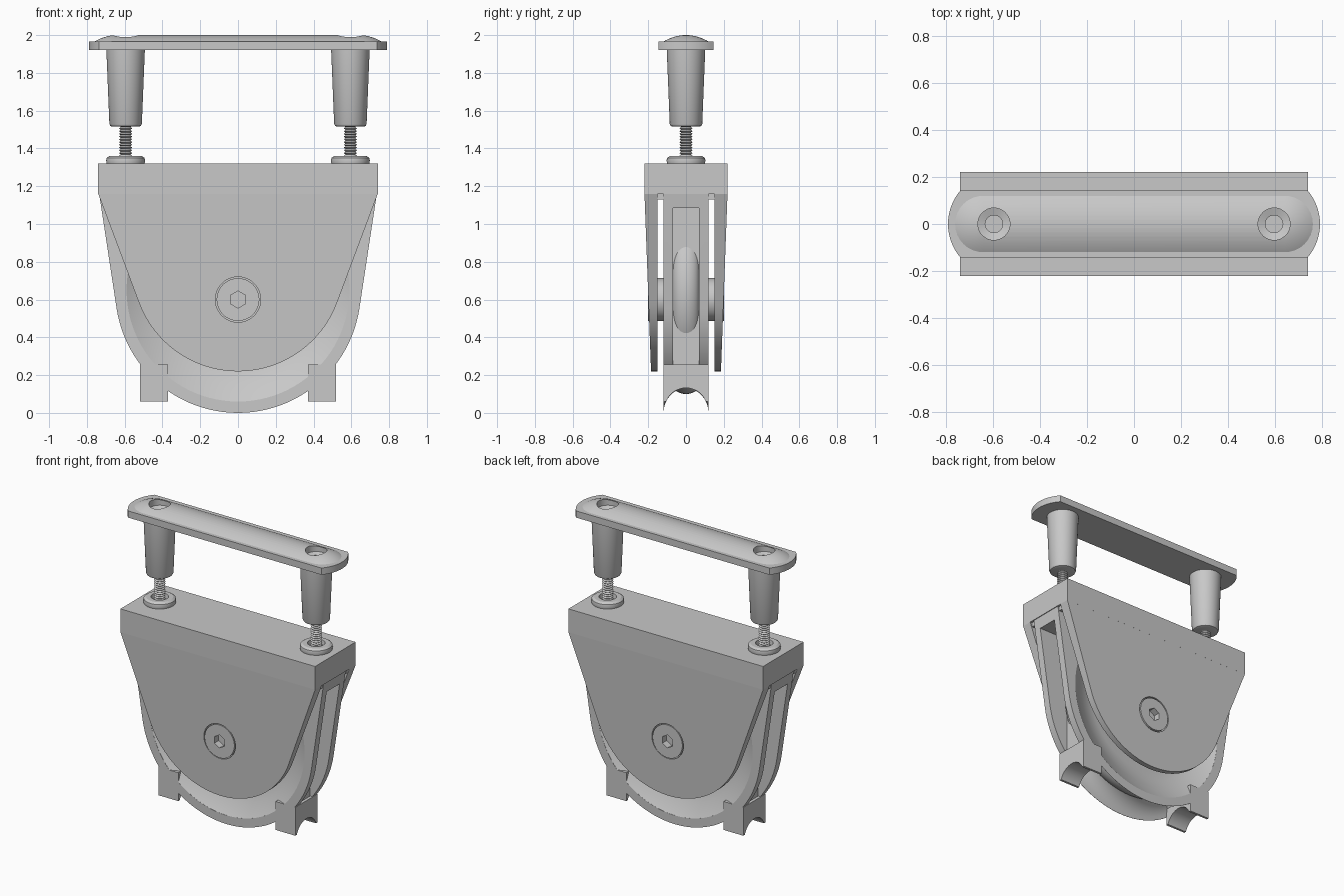
import bpy, bmesh, math
from mathutils import Vector

if "Cube" in bpy.data.objects:
    bpy.data.objects.remove(bpy.data.objects["Cube"], do_unlink=True)

GREY = (0.58, 0.58, 0.58, 1)
metal = bpy.data.materials.new("grey metal")
metal.use_nodes = True
metal.diffuse_color = GREY
metal.node_tree.nodes["Principled BSDF"].inputs["Base Color"].default_value = GREY


def finish(name, bm):
    bmesh.ops.remove_doubles(bm, verts=bm.verts, dist=1e-5)
    bmesh.ops.recalc_face_normals(bm, faces=bm.faces)
    mesh = bpy.data.meshes.new(name)
    bm.to_mesh(mesh)
    bm.free()
    mesh.materials.append(metal)
    ob = bpy.data.objects.new(name, mesh)
    bpy.context.collection.objects.link(ob)
    return ob


def loft(name, rings, close=False):
    """Skin a list of equally sized point rings; cap both ends unless closed."""
    bm = bmesh.new()
    rows = [[bm.verts.new(p) for p in ring] for ring in rings]
    n = len(rows[0])
    for a, b in zip(rows, rows[1:]):
        for i in range(n):
            j = (i + 1) % n
            bm.faces.new((a[i], a[j], b[j], b[i]))
    bm.faces.new(rows[0])
    bm.faces.new(rows[-1])
    return finish(name, bm)


def lathe(name, profile, x=0, z=0, axis="z", n=48):
    """Turn (radius, height) points around a z or y axis."""
    rings = []
    for r, h in profile:
        ring = []
        for i in range(n):
            a = math.pi / 2 + math.tau * i / n
            u, v = r * math.cos(a), r * math.sin(a)
            ring.append((x + u, v, z + h) if axis == "z" else (x + u, h, z + v))
        rings.append(ring)
    return loft(name, rings)


def prism(name, outline, y0, y1):
    """Extrude an (x, z) outline; y0 and y1 are functions of z."""
    return loft(name, [[(x, f(z), z) for x, z in outline] for f in (y0, y1)])


def box(name, x, y, z):
    return loft(name, [[(x[0], y[0], h), (x[1], y[0], h), (x[1], y[1], h), (x[0], y[1], h)]
                       for h in z])


def u_outline(half, top, cz, r, n=48):
    """Top corners joined by tangents to a round bottom."""
    d = Vector((half, top - cz))
    a = math.atan2(d.y, d.x) - math.acos(r / d.length)
    sweep = math.pi + 2 * a
    arc = [(r * math.cos(a - sweep * i / n), cz + r * math.sin(a - sweep * i / n))
           for i in range(n + 1)]
    return [(half, top)] + arc + [(-half, top)]


def cut(ob, *cutters):
    for c in cutters:
        m = ob.modifiers.new("cut", "BOOLEAN")
        m.operation, m.solver, m.object = "DIFFERENCE", "EXACT", c
        bpy.context.view_layer.objects.active = ob
        bpy.ops.object.modifier_apply(modifier=m.name)
        bpy.data.objects.remove(c, do_unlink=True)


AXLE_Z, WHEEL_Z, WHEEL_R = 0.6, 0.65, 0.65

# Housing block and the filler under it
box("housing_block", (-0.74, 0.74), (-0.22, 0.22), (1.16, 1.32))
box("housing_underside", (-0.725, 0.725), (-0.155, 0.155), (1.13, 1.17))

# Tapering cheek plates, each with an axle hole
for s, side in ((-1, "front"), (1, "back")):
    cheek = prism(side + "_cheek", u_outline(0.74, 1.16, 0.78, 0.56),
                  lambda z: s * 0.15, lambda z: s * (0.185 + 0.037 * (z - 0.22)))
    cut(cheek, lathe("hole", [(0.12, s * 0.1), (0.12, s * 0.3)], z=AXLE_Z, axis="y"))

# Pulley body: U-shaped plate with dished sides
body = prism("pulley_body", u_outline(0.735, 1.16, WHEEL_Z, WHEEL_R),
             lambda z: -0.12, lambda z: 0.12)
for s in (-1, 1):
    dish = [(0, 0.2), (0.59, 0.2), (0.59, 0.119), (0.53, 0.085), (0.5, 0.074),
            (0.45, 0.05), (0.38, 0.04), (0, 0.04)]
    cut(body, lathe("dish", [(r, s * h) for r, h in dish], z=WHEEL_Z, axis="y", n=96))

# Rope groove round the bottom
groove = []
for i in range(25):
    t = math.radians(-38 + 76 * i / 24)
    ring = []
    for k in range(32):
        a = math.tau * k / 32
        r = WHEEL_R + 0.13 * math.cos(a)
        ring.append((r * math.sin(t), 0.119 * math.sin(a), WHEEL_Z - r * math.cos(t)))
    groove.append(ring)
cut(body, loft("groove", groove))

# End slots that show the wheel rim
for s in (-1, 1):
    cut(body, box("slot", sorted((s * 0.5, s * 0.9)), (-0.07, 0.07), (0.2, 1.085)))
rim = [(0.5 + 0.05 * math.cos(a), 0.07 * math.sin(a))
       for a in (math.pi * (i / 16 - 0.5) for i in range(17))]
lathe("wheel", [(0, -0.035), (0.42, -0.035)] + rim + [(0.42, 0.035), (0, 0.035)],
      z=WHEEL_Z, axis="y", n=96)

# Hub and axle screw with hexagon sockets
lathe("hub", [(0.11, -0.155), (0.11, 0.155)], z=AXLE_Z, axis="y")
screw = lathe("axle_screw", [(0.113, -0.201), (0.113, 0.201)], z=AXLE_Z, axis="y")
for s in (-1, 1):
    cut(screw, lathe("socket", [(0.045, s * 0.15), (0.045, s * 0.3)], z=AXLE_Z, axis="y", n=6))

# Parts found at both ends
for s, side in ((-1, "right"), (1, "left")):
    # Foot with an arched underside
    foot = box(side + "_foot", sorted((s * 0.37, s * 0.52)), (-0.12, 0.12), (0.06, 0.255))
    arch = [[(x, 0.112 * math.cos(math.tau * k / 48), 0.02 + 0.112 * math.sin(math.tau * k / 48))
             for k in range(48)] for x in (-1, 1)]
    cut(foot, loft("arch", arch))

    # Collar, threaded rod and grip post
    x = s * 0.595
    lathe(side + "_collar", [(0.1, 1.32), (0.103, 1.335), (0.1, 1.35), (0.085, 1.36),
                             (0.055, 1.36), (0.05, 1.33), (0, 1.33)], x)
    thread = [(0, 1.32)]
    for i in range(14):
        h = 1.325 + i * 0.0145
        thread += [(0.026, h), (0.035, h + 0.007)]
    lathe(side + "_threaded_rod", thread + [(0, 1.53)], x, n=24)
    lathe(side + "_post", [(0, 1.515), (0.07, 1.515), (0.081, 1.519), (0.086, 1.53),
                           (0.102, 1.925), (0, 1.925)], x)

# Handle plate with bowed ends
bow = math.asin(0.145 / 0.219)
plan = []
for s in (1, -1):
    for i in range(17):
        a = bow * (i / 8 - 1)
        plan.append((s * (0.571 + 0.219 * math.cos(a)), s * 0.219 * math.sin(a)))
handle = loft("handle_plate", [[(x, y, z) for x, y in plan] for z in (1.92, 1.966)])

# Domed grip on top of the plate
rings = []
for t in (1.0, 1.0, 0.95, 0.87, 0.75, 0.6, 0.45, 0.3, 0.15, 0.02):
    z = 1.966 + 0.034 * (1 - t * t) if rings else 1.95
    ring = []
    for s in (1, -1):
        for i in range(17):
            a = math.pi * (i / 16 - 0.5)
            ring.append((s * (0.64 + 0.12 * t * math.cos(a)), s * 0.12 * t * math.sin(a), z))
    rings.append(ring)
grip = loft("handle_grip", rings)

# Stepped screw holes in the handle
for x in (-0.595, 0.595):
    for part in (handle, grip):
        cut(part, lathe("hole", [(0, 1.9), (0.037, 1.9), (0.037, 1.945), (0.068, 1.955),
                                 (0.068, 2.1), (0, 2.1)], x))

# Smooth curved surfaces, keep edges crisp
bpy.ops.object.select_all(action="DESELECT")
for ob in bpy.context.collection.objects:
    if ob.type == "MESH" and metal.name in ob.data.materials:
        ob.select_set(True)
        bpy.context.view_layer.objects.active = ob
bpy.ops.object.shade_smooth_by_angle(angle=math.radians(30))
